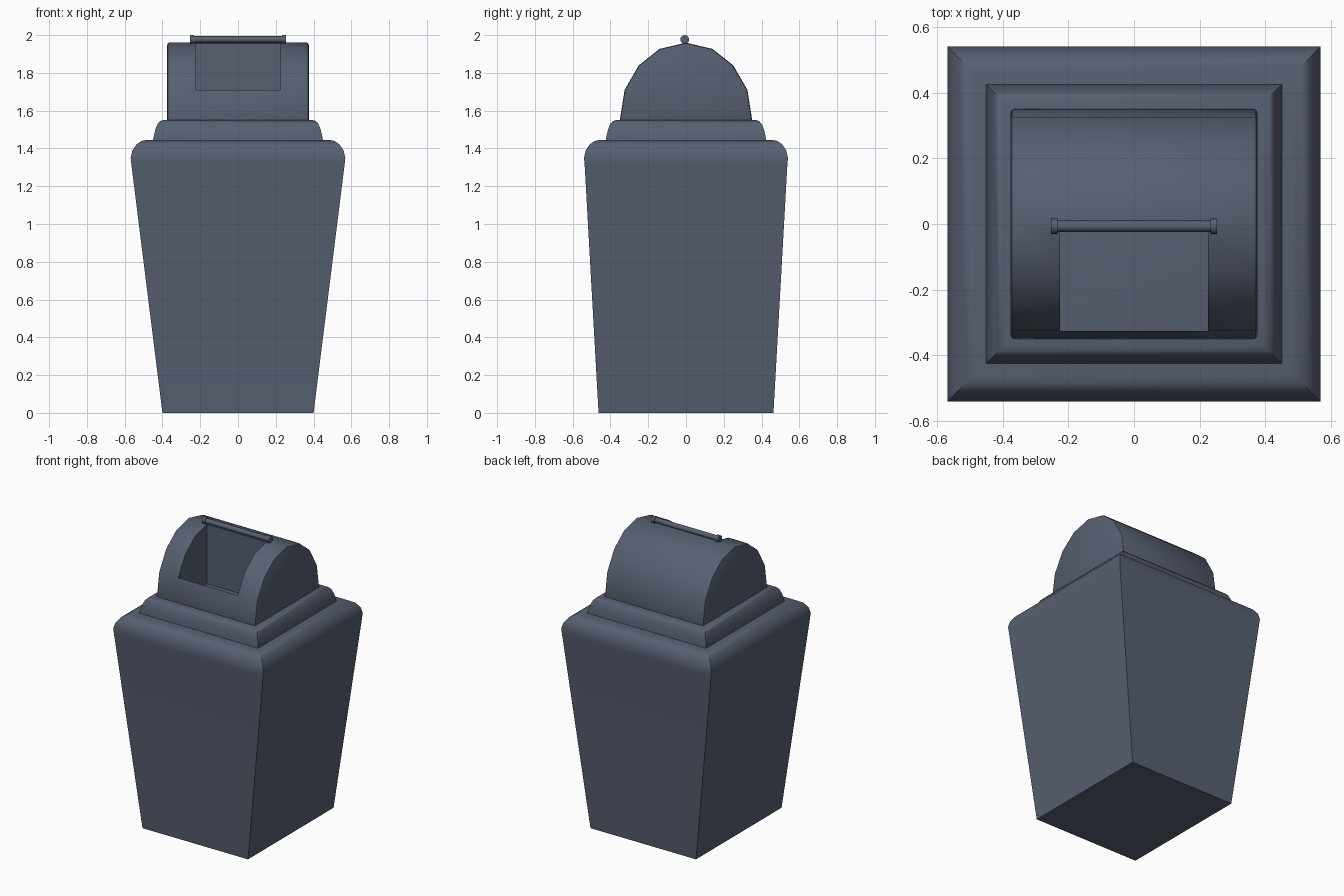
import bpy
import bmesh
import math

if "Cube" in bpy.data.objects:
    bpy.data.objects.remove(bpy.data.objects["Cube"], do_unlink=True)

slate = bpy.data.materials.new("slate_blue_grey")
slate.use_nodes = True
colour = (0.095, 0.115, 0.165, 1)
slate.diffuse_color = colour
slate.node_tree.nodes["Principled BSDF"].inputs["Base Color"].default_value = colour


def make_object(name, bm):
    bmesh.ops.recalc_face_normals(bm, faces=bm.faces[:])
    mesh = bpy.data.meshes.new(name)
    bm.to_mesh(mesh)
    bm.free()
    mesh.materials.append(slate)
    obj = bpy.data.objects.new(name, mesh)
    bpy.context.collection.objects.link(obj)
    return obj


def activate(obj):
    bpy.ops.object.select_all(action="DESELECT")
    obj.select_set(True)
    bpy.context.view_layer.objects.active = obj


def smooth(obj):
    activate(obj)
    bpy.ops.object.shade_smooth_by_angle(angle=math.radians(35))


def loft(name, rings):
    """Stack rectangles given as (half width, half depth, height) and cap both ends."""
    bm = bmesh.new()
    corners = ((-1, -1), (1, -1), (1, 1), (-1, 1))
    loops = [[bm.verts.new((sx * w, sy * d, z)) for sx, sy in corners] for w, d, z in rings]
    for low, high in zip(loops, loops[1:]):
        for i in range(4):
            j = (i + 1) % 4
            bm.faces.new((low[i], low[j], high[j], high[i]))
    bm.faces.new(loops[0][::-1])
    bm.faces.new(loops[-1])
    return make_object(name, bm)


def rod(name, radius, x0, x1):
    bpy.ops.mesh.primitive_cylinder_add(
        vertices=16, radius=radius, depth=x1 - x0,
        location=((x0 + x1) / 2, -0.007, 1.977), rotation=(0, math.pi / 2, 0))
    obj = bpy.context.object
    obj.name = name
    obj.data.materials.append(slate)
    smooth(obj)


# Tapered bin body with a rounded shoulder
W, D = 0.568, 0.54
shoulder = [(0.003, 1.32), (0, 1.35), (0.009, 1.39), (0.032, 1.423), (0.058, 1.44), (0.085, 1.445)]
smooth(loft("bin_body", [(0.4, 0.463, 0)] + [(W - o, D - o, z) for o, z in shoulder]))

# Stepped collar under the lid
W, D = 0.45, 0.425
collar = [(0, 1.435), (0, 1.445), (0.012, 1.5), (0.024, 1.53), (0.038, 1.545), (0.055, 1.55)]
smooth(loft("collar", [(W - o, D - o, z) for o, z in collar]))

# Domed lid: extruded side profile with softened edges
half = [(0.352, 1.54), (0.325, 1.71), (0.25, 1.84), (0.14, 1.927)]
profile = half + [(0, 1.96)] + [(-y, z) for y, z in reversed(half)]
bm = bmesh.new()
side = bm.faces.new([bm.verts.new((-0.375, y, z)) for y, z in profile])
grown = bmesh.ops.extrude_face_region(bm, geom=[side])["geom"]
bmesh.ops.translate(bm, vec=(0.75, 0, 0),
                    verts=[g for g in grown if isinstance(g, bmesh.types.BMVert)])
lid = make_object("domed_lid", bm)

# Opening cut straight down through the front of the lid
cutter = loft("opening_cutter", [(0.225, 0.155, 1.5), (0.225, 0.155, 2.1)])
cutter.location.y = -0.17
cutter.hide_render = True
front = loft("sill_cutter", [(0.225, 0.1, 1.71), (0.225, 0.1, 2.1)])
front.location.y = -0.36
front.hide_render = True

bevel = lid.modifiers.new("edge_bevel", "BEVEL")
bevel.width = 0.012
bevel.segments = 2
bevel.limit_method = "ANGLE"
bevel.angle_limit = math.radians(60)
names = [bevel.name]
for tool in (cutter, front):
    cut = lid.modifiers.new("cut_" + tool.name, "BOOLEAN")
    cut.operation = "DIFFERENCE"
    cut.solver = "EXACT"
    cut.object = tool
    names.append(cut.name)
activate(lid)
for n in names:
    bpy.ops.object.modifier_apply(modifier=n)
for tool in (cutter, front):
    bpy.data.objects.remove(tool, do_unlink=True)
smooth(lid)

# Hinge rod with end caps on top of the lid
rod("hinge_rod", 0.017, -0.24, 0.24)
rod("hinge_cap_left", 0.023, 0.232, 0.253)
rod("hinge_cap_right", 0.023, -0.253, -0.232)
